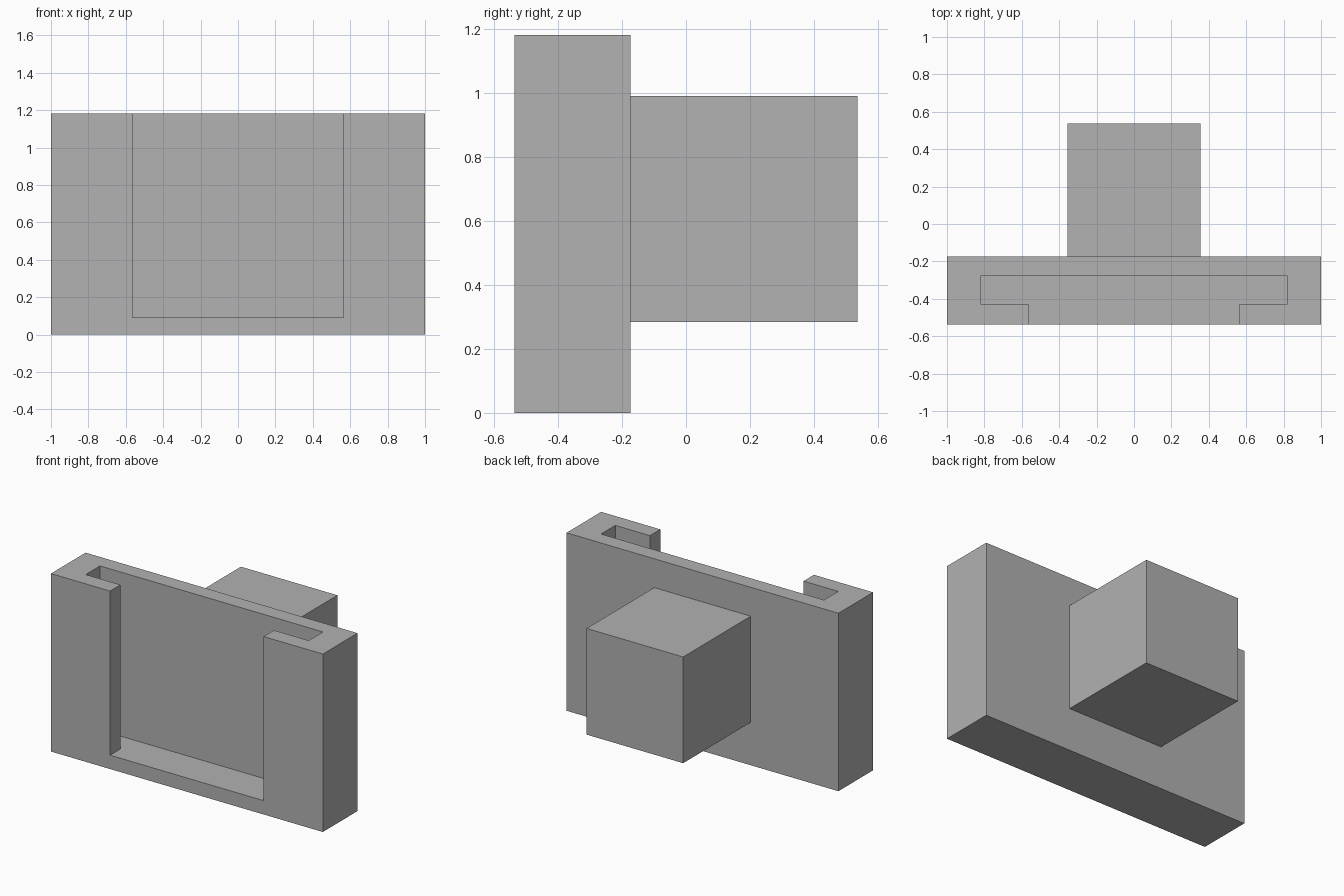
import bpy
import bmesh

cube = bpy.data.objects.get("Cube")
if cube:
    bpy.data.objects.remove(cube, do_unlink=True)

# Single matte grey
grey = bpy.data.materials.new("plain grey")
grey.use_nodes = True
colour = (0.445, 0.445, 0.445, 1)
grey.diffuse_color = colour
grey.node_tree.nodes["Principled BSDF"].inputs["Base Color"].default_value = colour


def prism(name, outline, bottom, top):
    """Extrude an x-y outline upwards into a closed solid."""
    bm = bmesh.new()
    base = bm.faces.new([bm.verts.new((x, y, bottom)) for x, y in outline])
    result = bmesh.ops.extrude_face_region(bm, geom=[base])
    verts = [v for v in result["geom"] if isinstance(v, bmesh.types.BMVert)]
    bmesh.ops.translate(bm, verts=verts, vec=(0, 0, top - bottom))
    bmesh.ops.recalc_face_normals(bm, faces=bm.faces)
    mesh = bpy.data.meshes.new(name)
    bm.to_mesh(mesh)
    bm.free()
    mesh.materials.append(grey)
    obj = bpy.data.objects.new(name, mesh)
    bpy.context.collection.objects.link(obj)
    return obj


def mirrored(half):
    """Complete a right-hand half outline across x = 0."""
    return half + [(-x, y) for x, y in reversed(half)]


FRONT, BACK, TOP = -0.537, -0.173, 1.183

# Holder slab with a T-shaped channel, open at the top and front
holder = prism("holder", mirrored([(1, FRONT), (1, BACK)]), 0, TOP)
channel = prism("channel_cutter", mirrored([
    (0.565, FRONT - 0.1), (0.565, -0.428), (0.82, -0.428), (0.82, -0.278),
]), 0.092, TOP + 0.1)
cut = holder.modifiers.new("channel", "BOOLEAN")
cut.operation = "DIFFERENCE"
cut.solver = "EXACT"
cut.object = channel
channel.hide_render = True
channel.hide_viewport = True
channel.display_type = "WIRE"

# Mounting block on the back
prism("mounting_block", mirrored([(0.355, BACK), (0.355, 0.537)]), 0.285, 0.991)
